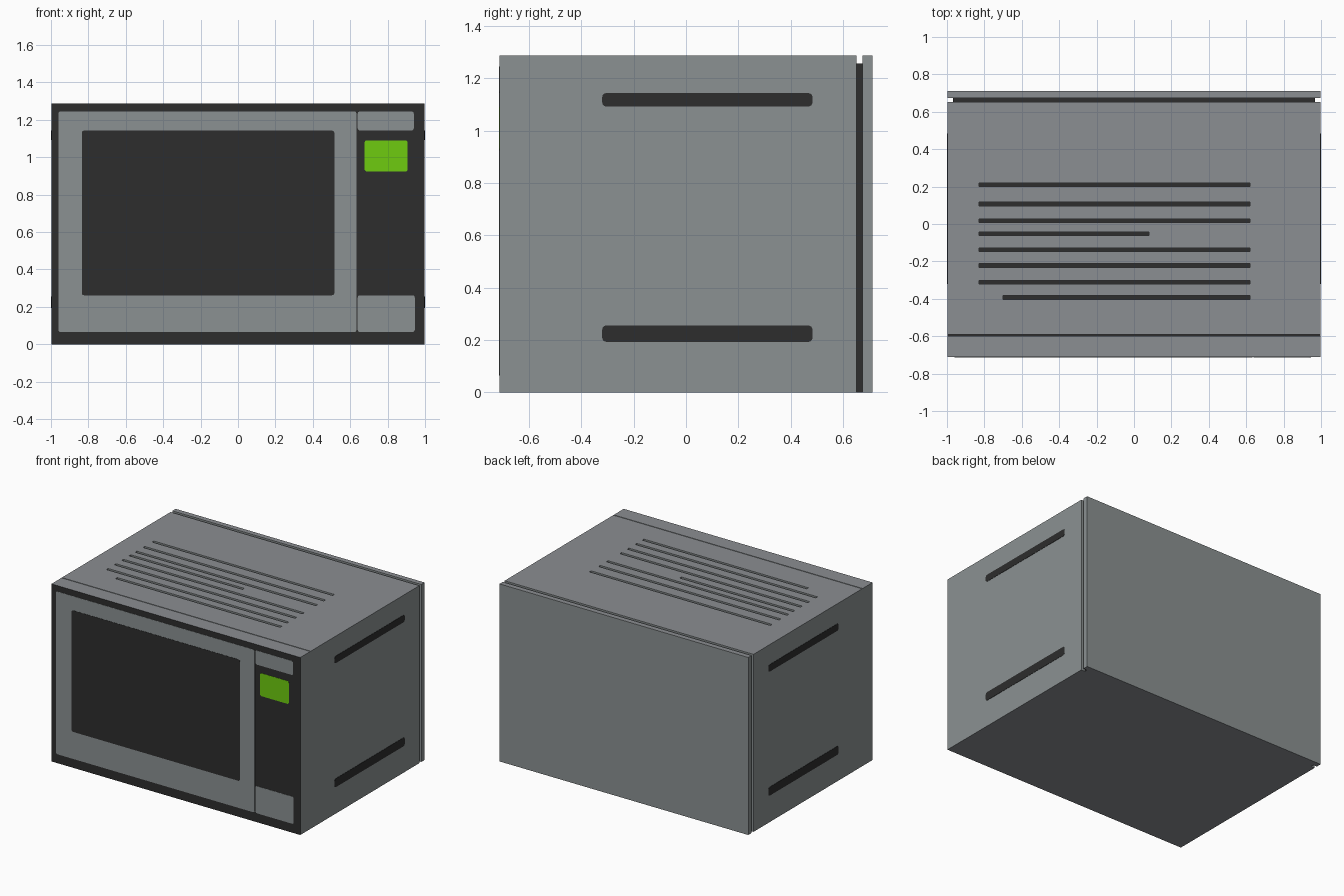
import bpy, bmesh, math
from mathutils import Matrix, Vector

if "Cube" in bpy.data.objects:
    bpy.data.objects.remove(bpy.data.objects["Cube"])

W, D, H = 0.998, 0.712, 1.287


def material(name, rgb):
    lin = [(c / 255 / 12.92) if c < 11 else ((c / 255 + 0.055) / 1.055) ** 2.4 for c in rgb]
    m = bpy.data.materials.new(name)
    m.diffuse_color = (*lin, 1)
    m.use_nodes = True
    m.node_tree.nodes["Principled BSDF"].inputs["Base Color"].default_value = m.diffuse_color
    return m


SILVER = material("silver grey", (139, 145, 146))
SHELL = material("shell grey", (139, 142, 146))
DARK = material("charcoal", (45, 45, 45))
GREEN = material("display green", (110, 203, 16))


def boxes(name, extents):
    """One object made of boxes, each (x0, x1, y0, y1, z0, z1)."""
    bm = bmesh.new()
    for x0, x1, y0, y1, z0, z1 in extents:
        mat = Matrix.Translation(((x0 + x1) / 2, (y0 + y1) / 2, (z0 + z1) / 2)) \
            @ Matrix.Diagonal((x1 - x0, y1 - y0, z1 - z0, 1))
        bmesh.ops.create_cube(bm, size=1, matrix=mat)
    me = bpy.data.meshes.new(name)
    bm.to_mesh(me)
    bm.free()
    ob = bpy.data.objects.new(name, me)
    bpy.context.collection.objects.link(ob)
    return ob


def plate(name, mat, a0, a1, z0, z1, r, place, out, thick):
    """Thin rounded rectangle; place maps (a, z) to 3D, out is its outward axis."""
    bm = bmesh.new()
    pts = []
    for i, (ca, cz) in enumerate([(a1 - r, z1 - r), (a0 + r, z1 - r), (a0 + r, z0 + r), (a1 - r, z0 + r)]):
        for k in range(5):
            t = math.radians(90 * i + 22.5 * k)
            pts.append((ca + r * math.cos(t), cz + r * math.sin(t)))
    face = bm.faces.new([bm.verts.new(place(a, z)) for a, z in pts])
    ext = bmesh.ops.extrude_face_region(bm, geom=[face])
    bmesh.ops.translate(bm, vec=Vector(out) * thick,
                        verts=[v for v in ext["geom"] if isinstance(v, bmesh.types.BMVert)])
    bmesh.ops.recalc_face_normals(bm, faces=bm.faces[:])
    me = bpy.data.meshes.new(name)
    bm.to_mesh(me)
    bm.free()
    me.materials.append(mat)
    ob = bpy.data.objects.new(name, me)
    bpy.context.collection.objects.link(ob)


# Cabinet
cabinet = boxes("cabinet", [(-W, W, -D, D, 0, H)])

# Top vent slots, front seam line, and rear groove around top and sides
vents = []
for i, y in enumerate((0.21, 0.107, 0.017, -0.052, -0.137, -0.222, -0.312, -0.393)):
    x0 = -0.70 if i == 7 else -0.83
    x1 = 0.08 if i == 3 else 0.62
    vents.append((x0, x1, y - 0.01, y + 0.01, H - 0.025, H + 0.1))
vents.append((-0.995, 0.995, -0.598, -0.592, H - 0.01, H + 0.1))
groove = (0.652, 0.674)
cutters = [
    boxes("vent_cutter", vents),
    boxes("top_groove_cutter", [(-1.1, 1.1, *groove, H - 0.03, H + 0.1)]),
    boxes("side_groove_cutter", [(W - 0.03, 1.1, *groove, -0.1, H + 0.2),
                                 (-1.1, -W + 0.03, *groove, -0.1, H + 0.2)]),
]
for c in cutters:
    c.hide_render = True
    mod = cabinet.modifiers.new(c.name, 'BOOLEAN')
    mod.operation = 'DIFFERENCE'
    mod.solver = 'EXACT'
    mod.object = c
dg = bpy.context.evaluated_depsgraph_get()
mesh = bpy.data.meshes.new_from_object(cabinet.evaluated_get(dg))
cabinet.modifiers.clear()
cabinet.data = mesh
for c in cutters:
    bpy.data.objects.remove(c)

# Cabinet colours by face direction: dark front and groove floors
mesh.materials.clear()
for m in (SILVER, SHELL, DARK):
    mesh.materials.append(m)
for p in mesh.polygons:
    n, c = p.normal, p.center
    floor = (n.z > 0.9 and c.z < H - 0.005) or (abs(n.x) > 0.9 and 0.95 < abs(c.x) < 0.99)
    if floor or (n.y < -0.9 and c.y < -D + 0.005):
        p.material_index = 2
    elif abs(n.z) > 0.9:
        p.material_index = 1
    else:
        p.material_index = 0

# Front: door frame, window, control panel pieces
front = lambda a, z: (a, -D, z)
for name, mat, a0, a1, z0, z1, thick in (
        ("door_frame", SILVER, -0.96, 0.633, 0.065, 1.245, 0.0015),
        ("door_window", DARK, -0.835, 0.515, 0.262, 1.142, 0.003),
        ("panel_top_plate", SILVER, 0.64, 0.94, 1.143, 1.245, 0.0015),
        ("panel_button", SILVER, 0.64, 0.945, 0.065, 0.262, 0.0015),
        ("display", GREEN, 0.677, 0.907, 0.924, 1.09, 0.0015)):
    plate(name, mat, a0, a1, z0, z1, 0.012, front, (0, -1, 0), thick)

# Side vents, mirrored left and right
for side, s in (("right", 1), ("left", -1)):
    for level, z0, z1 in (("upper", 1.092, 1.143), ("lower", 0.193, 0.255)):
        plate(f"{side}_{level}_side_vent", DARK, -0.32, 0.483, z0, z1, 0.015,
              lambda a, z, s=s: (s * W, a, z), (s, 0, 0), 0.002)
